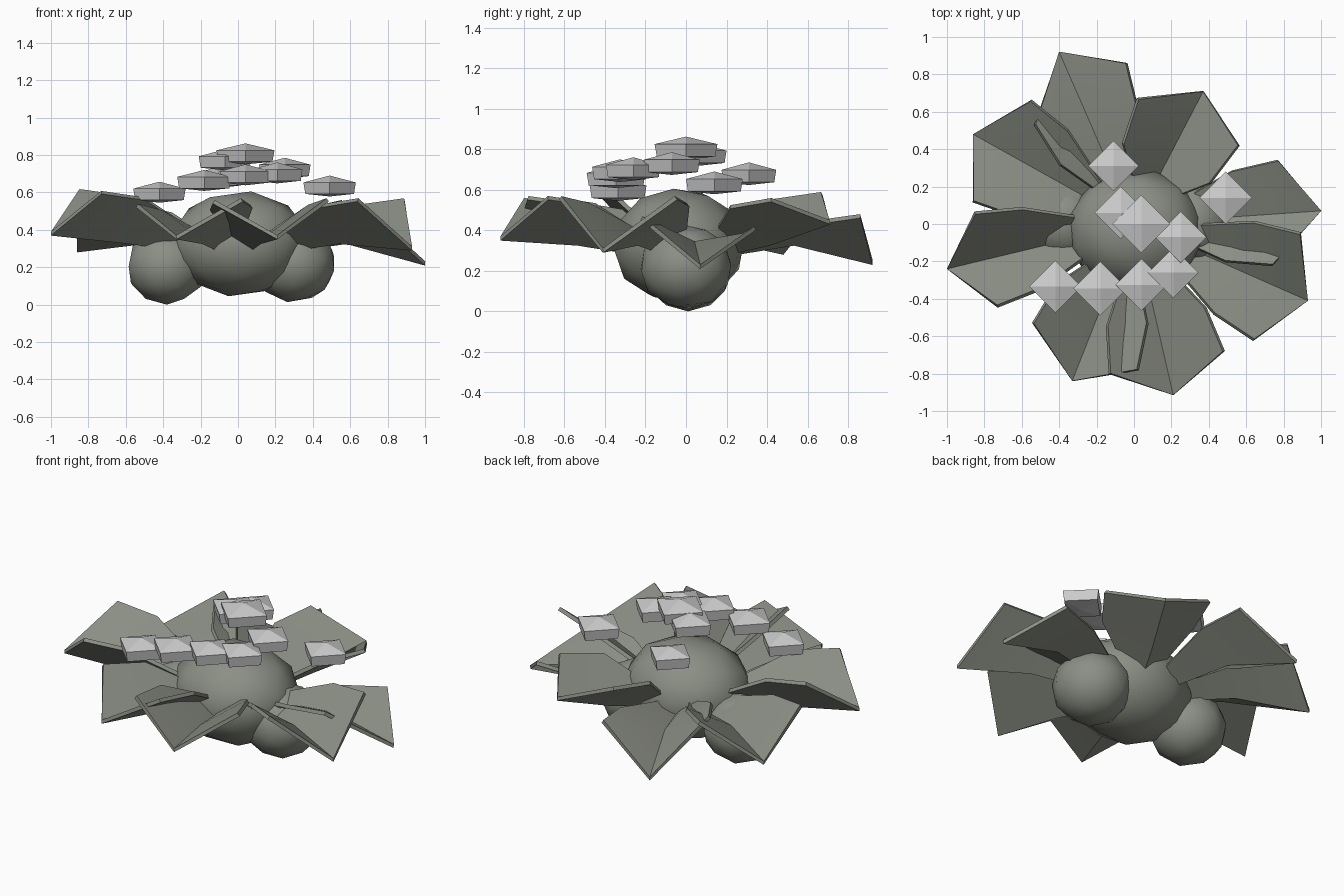
import bpy, math
from mathutils import Vector, Matrix

if "Cube" in bpy.data.objects:
    bpy.data.objects.remove(bpy.data.objects["Cube"])

# Dark foliage colour
foliage = bpy.data.materials.new("foliage")
foliage.diffuse_color = (0.26, 0.275, 0.235, 1)
foliage.use_nodes = True
foliage.node_tree.nodes["Principled BSDF"].inputs["Base Color"].default_value = foliage.diffuse_color


def add_mesh(name, verts, faces):
    me = bpy.data.meshes.new(name)
    me.from_pydata([tuple(v) for v in verts], [], faces)
    ob = bpy.data.objects.new(name, me)
    bpy.context.collection.objects.link(ob)
    return ob


def activate(ob):
    bpy.ops.object.select_all(action='DESELECT')
    ob.select_set(True)
    bpy.context.view_layer.objects.active = ob


# Rounded foliage clumps, turned so they rest on a facet
def clump(name, loc, radii, turn):
    bpy.ops.mesh.primitive_ico_sphere_add(subdivisions=2, radius=1, location=loc)
    ob = bpy.context.object
    ob.name = name
    ob.data.transform(Matrix.Rotation(math.radians(turn), 4, 'X'))
    ob.data.transform(Matrix.Diagonal((*radii, 1)))
    ob.data.materials.append(foliage)
    activate(ob)
    bpy.ops.object.shade_smooth_by_angle(angle=math.radians(60))


clump("main_clump", (0.01, -0.035, 0.325), (0.375, 0.33, 0.285), 35)
clump("left_clump", (-0.38, 0.01, 0.205), (0.215, 0.22, 0.205), 0)
clump("right_clump", (0.3, 0.0, 0.22), (0.225, 0.23, 0.21), 35)


# Folded leaves: low midrib, raised left and right corners
def leaf(name, tip, a, b):
    tip, a, b = Vector(tip), Vector(a), Vector(b)
    out = Vector((tip.x, tip.y, 0)).normalized()
    side = Vector((-out.y, out.x, 0))

    def inner(c):
        return out * (c.dot(out) - 0.25) + side * c.dot(side) * 0.86 + Vector((0, 0, c.z - 0.035))

    base = out * 0.14 + Vector((0, 0, 0.27))
    up = Vector((0, 0, 0.05))
    mid = Vector((tip.x * 0.58, tip.y * 0.58, 0.335))
    verts = [base + side * 0.05 + up, base, base - side * 0.05 + up,
             inner(a), mid, inner(b), a, tip, b]
    faces = [(0, 1, 4, 3), (1, 2, 5, 4), (3, 4, 7, 6), (4, 5, 8, 7)]
    ob = add_mesh(name, verts, faces)
    ob.data.materials.append(foliage)
    sol = ob.modifiers.new("thickness", 'SOLIDIFY')
    sol.thickness = 0.022
    sol.offset = 0
    activate(ob)
    bpy.ops.object.modifier_apply(modifier=sol.name)
    bpy.ops.object.shade_smooth_by_angle(angle=math.radians(25))


# tip, then the two outer corners
leaves = [
    ((-0.40, 0.92, 0.24), (-0.53, 0.53, 0.50), (-0.04, 0.86, 0.47)),
    ((0.37, 0.71, 0.44), (0.02, 0.67, 0.58), (0.56, 0.42, 0.55)),
    ((1.00, 0.07, 0.22), (0.77, 0.34, 0.41), (0.74, -0.22, 0.46)),
    ((0.93, -0.41, 0.30), (0.89, -0.05, 0.56), (0.64, -0.62, 0.56)),
    ((0.21, -0.915, 0.36), (-0.13, -0.80, 0.55), (0.48, -0.68, 0.56)),
    ((-0.33, -0.84, 0.36), (-0.54, -0.53, 0.53), (0.02, -0.78, 0.56)),
    ((-1.00, -0.24, 0.38), (-0.73, -0.44, 0.60), (-0.85, 0.06, 0.61)),
    ((-0.86, 0.48, 0.29), (-0.86, 0.12, 0.50), (-0.55, 0.66, 0.52)),
]
for i, (tip, a, b) in enumerate(leaves):
    # Order the corners so the first lies counter-clockwise of the tip
    if tip[0] * a[1] - tip[1] * a[0] < 0:
        a, b = b, a
    leaf(f"leaf_{i + 1}", tip, a, b)


# Four-sided blossoms with a low peaked top
def blossom(name, x, y, top, r):
    verts = [(x, y, top)]
    for rad, z in ((r, top - 0.037), (r * 0.93, top - 0.098)):
        verts += [(x + rad * math.cos(k * math.pi / 2),
                   y + rad * math.sin(k * math.pi / 2), z) for k in range(4)]
    verts.append((x, y, top - 0.112))
    faces = []
    for k in range(4):
        n = (k + 1) % 4
        faces += [(0, 1 + k, 1 + n), (1 + k, 5 + k, 5 + n, 1 + n),
                  (9, 5 + n, 5 + k)]
    add_mesh(name, verts, faces)


for i, f in enumerate([
        (-0.11, 0.31, 0.735, 0.135), (0.49, 0.14, 0.69, 0.14),
        (-0.07, 0.06, 0.83, 0.14), (0.04, 0.0, 0.862, 0.155),
        (0.25, -0.07, 0.785, 0.138), (0.21, -0.26, 0.76, 0.135),
        (0.04, -0.325, 0.75, 0.138), (-0.18, -0.345, 0.72, 0.145),
        (-0.42, -0.335, 0.657, 0.14)]):
    blossom(f"blossom_{i + 1}", *f)
